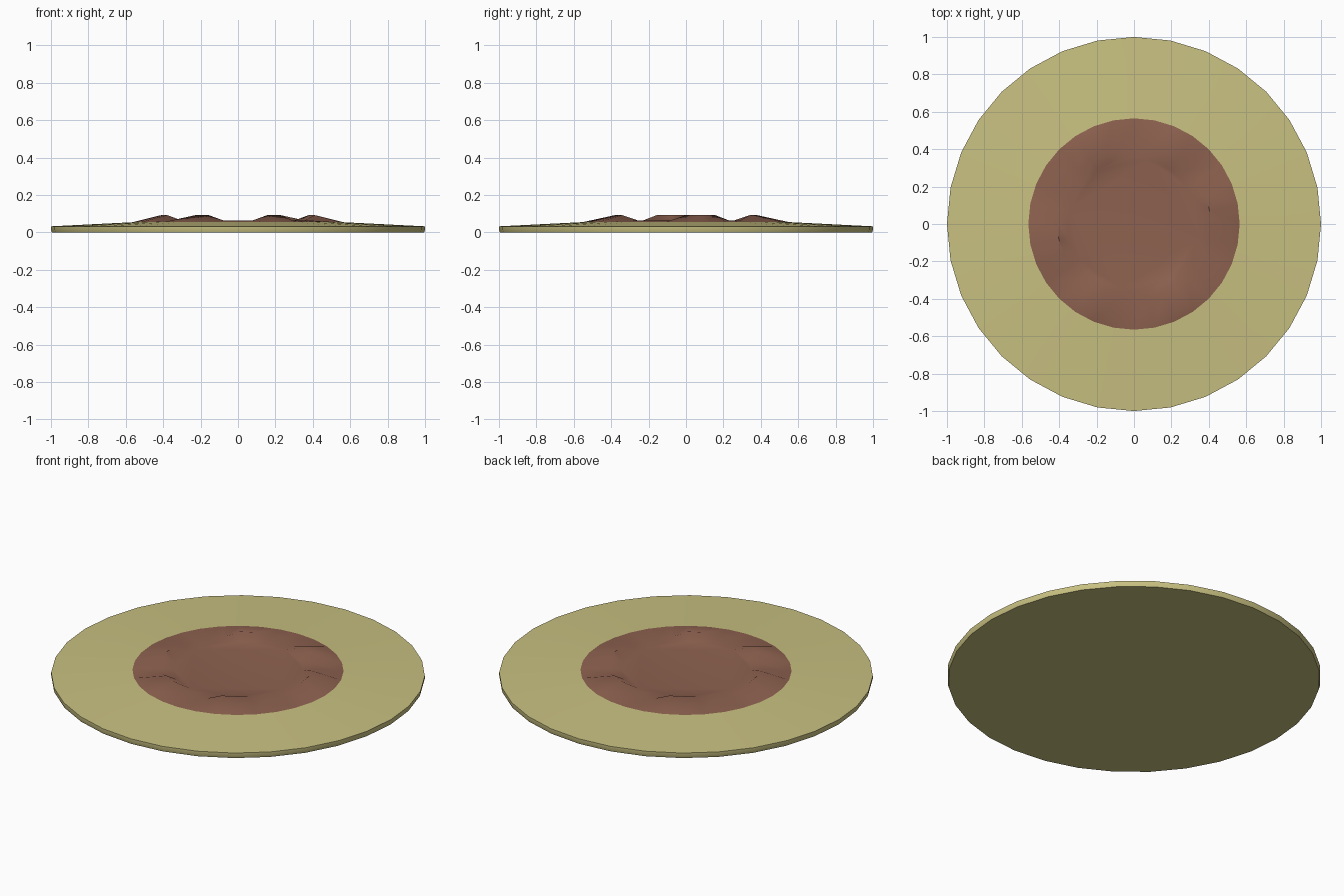
import bpy, bmesh
from math import cos, sin, tau

old = bpy.data.objects.get("Cube")
if old:
    bpy.data.objects.remove(old)

SIDES = 32
HIGH = {0, 1, 2, 5, 6, 10, 11}      # raised crest points, repeated each half turn


def material(name, color):
    m = bpy.data.materials.new(name)
    m.use_nodes = True
    m.diffuse_color = color
    bsdf = m.node_tree.nodes["Principled BSDF"]
    bsdf.inputs["Base Color"].default_value = color
    bsdf.inputs["Roughness"].default_value = 0.9
    return m


def lathe(name, rings, mat, cap_bottom, cap_top):
    """Join rings of (radius, height function), listed from the bottom up."""
    bm = bmesh.new()
    loops = []
    for radius, height in rings:
        loops.append([bm.verts.new((radius * cos(tau * i / SIDES),
                                    radius * sin(tau * i / SIDES),
                                    height(i))) for i in range(SIDES)])
    for low, up in zip(loops, loops[1:]):
        for i in range(SIDES):
            j = (i + 1) % SIDES
            bm.faces.new((low[i], low[j], up[j], up[i]))
    if cap_bottom:
        bm.faces.new(loops[0][::-1])
    if cap_top:
        bm.faces.new(loops[-1])
    mesh = bpy.data.meshes.new(name)
    bm.to_mesh(mesh)
    bm.free()
    mesh.materials.append(mat)
    obj = bpy.data.objects.new(name, mesh)
    bpy.context.collection.objects.link(obj)
    bpy.ops.object.select_all(action="DESELECT")
    obj.select_set(True)
    bpy.context.view_layer.objects.active = obj
    bpy.ops.object.shade_smooth_by_angle(angle=0.5)
    return obj


def flat(z):
    return lambda i: z


def crest(i):
    return 0.092 if i % (SIDES // 2) in HIGH else 0.064


sand = material("sand", (0.58, 0.53, 0.22, 1))
earth = material("red_earth", (0.27, 0.122, 0.08, 1))

# Broad round base with a gently rising top
lathe("base_disc", [(0.995, flat(0)), (1, flat(0.015)), (1, flat(0.032)),
                    (0.565, flat(0.054))], sand, True, False)

# Low wavy mound with a shallow hollow in the middle
lathe("earth_mound", [(0.565, flat(0.054)), (0.41, crest),
                      (0.35, flat(0.06))], earth, False, True)
